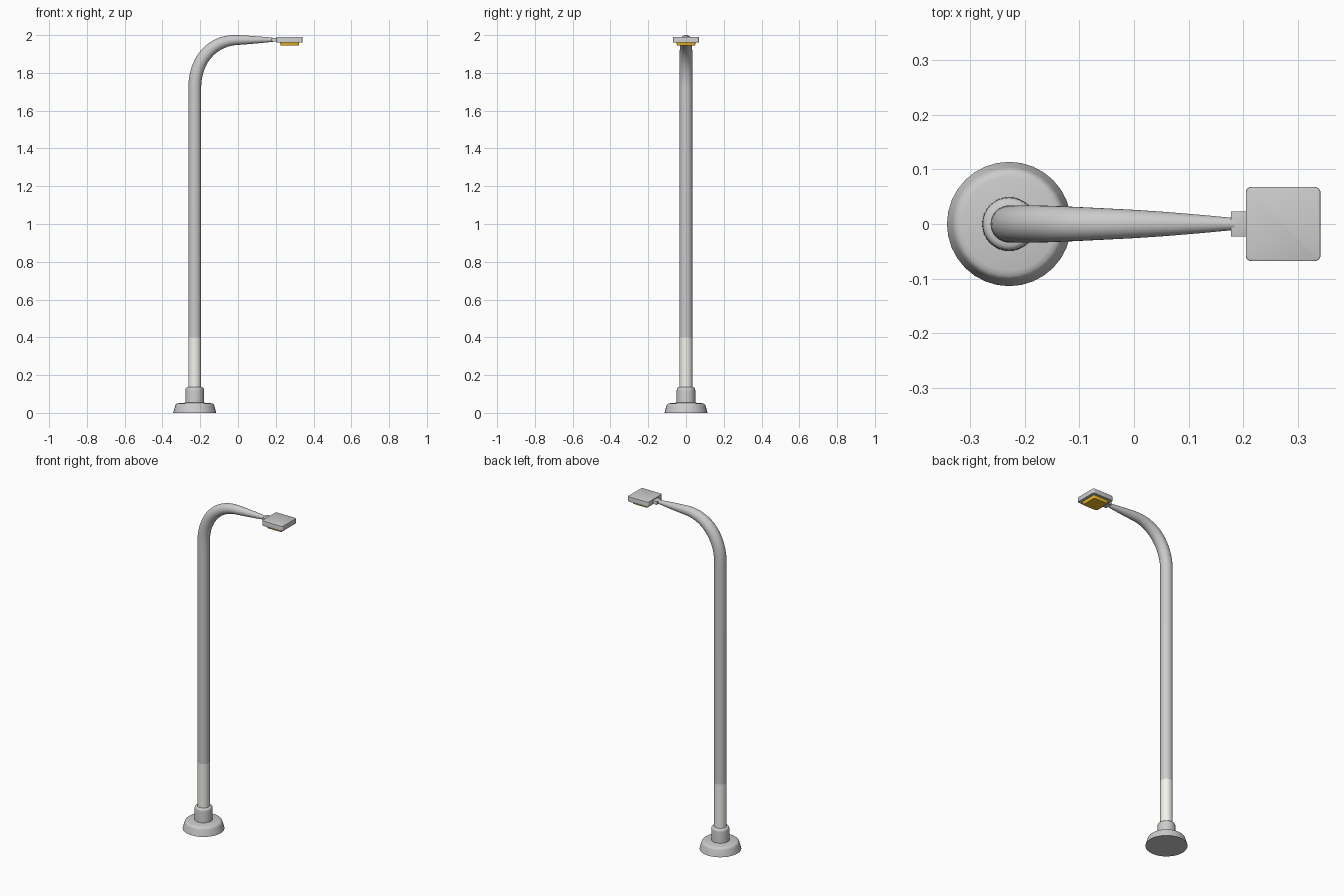
import bpy, bmesh, math
from mathutils import Vector

if "Cube" in bpy.data.objects:
    bpy.data.objects.remove(bpy.data.objects["Cube"])

PX = -0.229   # pole axis
SIDES = 32


def finish(name, bm, color=None, angle=40):
    bmesh.ops.recalc_face_normals(bm, faces=bm.faces)
    me = bpy.data.meshes.new(name)
    bm.to_mesh(me)
    bm.free()
    ob = bpy.data.objects.new(name, me)
    bpy.context.collection.objects.link(ob)
    if color:
        mat = bpy.data.materials.new(name + "_colour")
        mat.diffuse_color = color
        mat.use_nodes = True
        mat.node_tree.nodes["Principled BSDF"].inputs["Base Color"].default_value = mat.diffuse_color
        me.materials.append(mat)
    bpy.ops.object.select_all(action='DESELECT')
    ob.select_set(True)
    bpy.context.view_layer.objects.active = ob
    bpy.ops.object.shade_smooth_by_angle(angle=math.radians(angle))
    return ob


def skin(bm, rings):
    n = len(rings[0])
    for a, b in zip(rings, rings[1:]):
        for i in range(n):
            bm.faces.new((a[i], a[(i + 1) % n], b[(i + 1) % n], b[i]))
    bm.faces.new(rings[0])
    bm.faces.new(rings[-1])


def tube(name, path, color=None):
    """Sweep circles along (x, z, radius) points in the XZ plane."""
    bm = bmesh.new()
    rings = []
    for k, (x, z, r) in enumerate(path):
        p, q = path[max(k - 1, 0)], path[min(k + 1, len(path) - 1)]
        t = Vector((q[0] - p[0], 0, q[1] - p[1])).normalized()
        nrm = Vector((t.z, 0, -t.x))
        rings.append([bm.verts.new(Vector((x, 0, z)) + r * (math.cos(a) * nrm + math.sin(a) * Vector((0, 1, 0))))
                      for a in (2 * math.pi * i / SIDES for i in range(SIDES))])
    skin(bm, rings)
    return finish(name, bm, color)


def lathe(name, profile, color=None):
    """Stack circles of (radius, z) around the pole axis."""
    bm = bmesh.new()
    rings = [[bm.verts.new((PX + r * math.cos(a), r * math.sin(a), z))
              for a in (2 * math.pi * i / SIDES for i in range(SIDES))] for r, z in profile]
    skin(bm, rings)
    return finish(name, bm, color)


def box(name, x0, x1, hy, z0, z1, corner=0.0, edge=0.0, taper=0.0, color=None):
    """Box with rounded upright corners, a softened rim and an optional narrower bottom."""
    bm = bmesh.new()
    bmesh.ops.create_cube(bm, size=1)
    cx = (x0 + x1) / 2
    for v in bm.verts:
        t = taper if v.co.z < 0 else 0
        v.co = (cx + v.co.x * (x1 - x0 - 2 * t), v.co.y * 2 * (hy - t), (z0 + z1) / 2 + v.co.z * (z1 - z0))
    if corner:
        up = [e for e in bm.edges if abs(e.verts[0].co.z - e.verts[1].co.z) > 1e-5]
        bmesh.ops.bevel(bm, geom=up, offset=corner, segments=4, profile=0.5, affect='EDGES')
    if edge:
        rim = [e for e in bm.edges if all(v.co.z > z1 - 1e-5 for v in e.verts)]
        bmesh.ops.bevel(bm, geom=rim, offset=edge, segments=2, profile=0.5, affect='EDGES')
    return finish(name, bm, color)


# Flared foot and collar
lathe("base_foot", [(0.114, 0), (0.112, 0.008), (0.104, 0.036), (0.101, 0.044), (0.095, 0.049),
                    (0.086, 0.051), (0.060, 0.053), (0.045, 0.055)])
lathe("base_collar", [(0.050, 0.04), (0.049, 0.12), (0.048, 0.128), (0.045, 0.133), (0.040, 0.136), (0.030, 0.137)])

# Pale lower section of the pole
lathe("pole_lower_band", [(0.034, 0.10), (0.034, 0.40)], (0.9, 0.9, 0.85, 1))

# Upper pole, bend and tapering arm
path = [(PX, 0.40, 0.034), (PX, 1.0, 0.034)]
a, b, c, d = (Vector(p) for p in ((PX, 1.72), (PX, 1.865), (-0.14, 1.975), (0.0, 1.974)))
for i in range(21):
    t = i / 20
    p = a * (1 - t) ** 3 + b * 3 * t * (1 - t) ** 2 + c * 3 * t * t * (1 - t) + d * t ** 3
    path.append((p.x, p.y, 0.034 - 0.008 * max(0, (t - 0.45) / 0.55) ** 1.5))
path += [(0.06, 1.9745, 0.022), (0.12, 1.975, 0.017), (0.184, 1.9755, 0.011)]
tube("pole_and_arm", path)

# Lamp head
box("head_neck", 0.178, 0.212, 0.023, 1.966, 1.985, edge=0.001)
box("head_housing", 0.205, 0.342, 0.068, 1.962, 1.991, corner=0.010, edge=0.002)
box("lamp_panel", 0.222, 0.325, 0.052, 1.945, 1.964, corner=0.006, taper=0.004, color=(0.9, 0.5, 0.02, 1))
